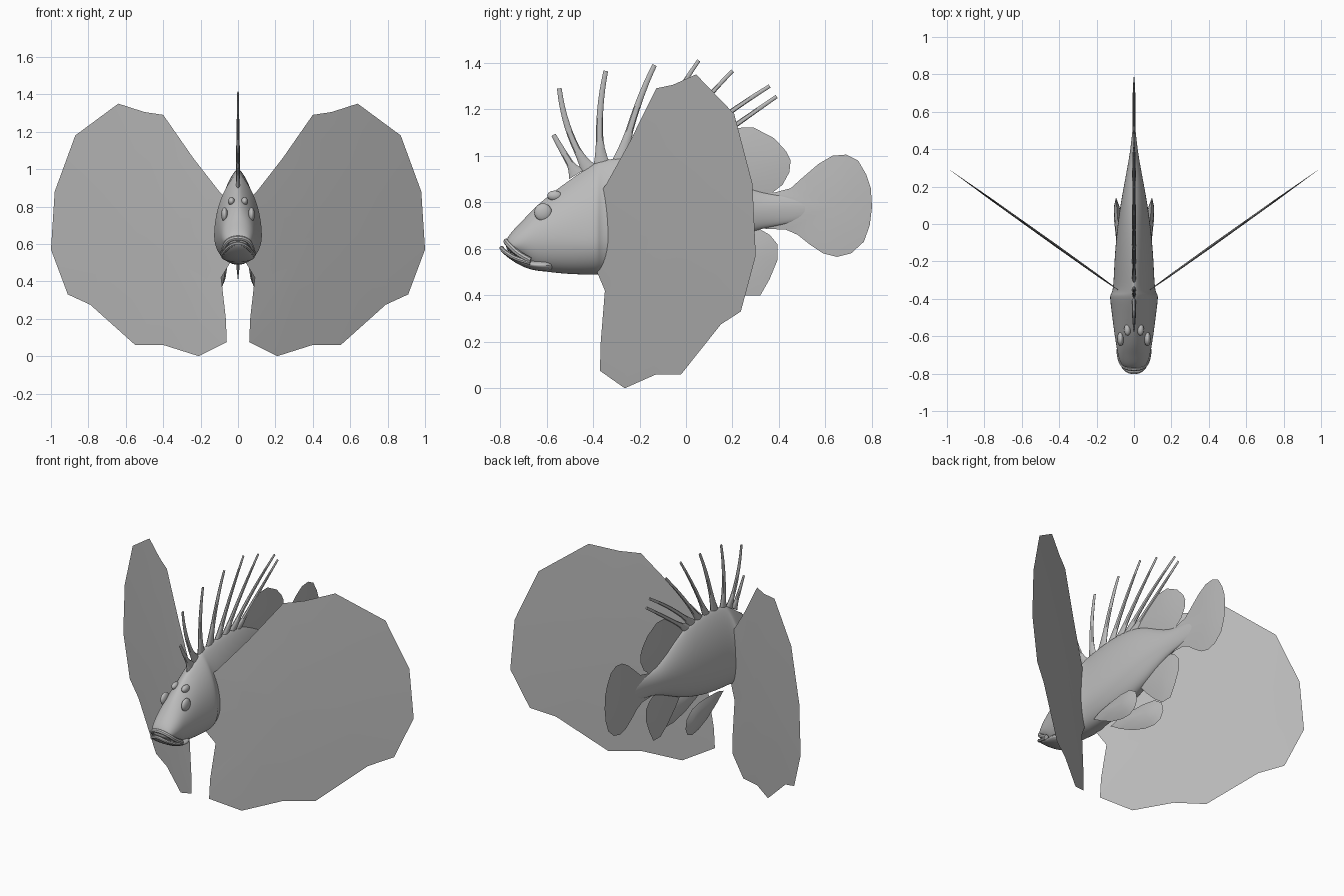
import bpy, bmesh, math
from mathutils import Vector

cube = bpy.data.objects.get("Cube")
if cube:
    bpy.data.objects.remove(cube, do_unlink=True)

grey = bpy.data.materials.new("plain grey")
grey.use_nodes = True
grey.diffuse_color = (0.5, 0.5, 0.5, 1)
grey.node_tree.nodes["Principled BSDF"].inputs["Base Color"].default_value = (0.5, 0.5, 0.5, 1)


def finish(obj, subdiv=0, angle=40):
    """Give a part its colour, shading and optional subdivision."""
    obj.data.materials.clear()
    obj.data.materials.append(grey)
    if subdiv:
        obj.modifiers.new("smooth", "SUBSURF").levels = subdiv
        obj.modifiers["smooth"].render_levels = subdiv
    bpy.ops.object.select_all(action="DESELECT")
    obj.select_set(True)
    bpy.context.view_layer.objects.active = obj
    if subdiv:
        bpy.ops.object.shade_smooth()
    else:
        bpy.ops.object.shade_smooth_by_angle(angle=math.radians(angle))


def make(name, bm, **kw):
    bmesh.ops.recalc_face_normals(bm, faces=bm.faces)
    mesh = bpy.data.meshes.new(name)
    bm.to_mesh(mesh)
    bm.free()
    obj = bpy.data.objects.new(name, mesh)
    bpy.context.collection.objects.link(obj)
    finish(obj, **kw)


def loft(name, rings, **kw):
    """Skin a list of closed rings and cap both ends."""
    bm = bmesh.new()
    rows = [[bm.verts.new(p) for p in ring] for ring in rings]
    n = len(rows[0])
    for a, b in zip(rows, rows[1:]):
        for i in range(n):
            bm.faces.new((a[i], a[(i + 1) % n], b[(i + 1) % n], b[i]))
    bm.faces.new(rows[0])
    bm.faces.new(rows[-1])
    make(name, bm, **kw)


def section(y, top, bottom, width, middle, power, n=20):
    """Fish cross-section: narrow above, round below."""
    ring = []
    for i in range(n):
        t = 2 * math.pi * i / n
        c, s = math.cos(t), math.sin(t)
        p = power if s > 0 else 1
        x = width * math.copysign(abs(c) ** p, c)
        ring.append((x, y, middle + s * (top - middle if s > 0 else middle - bottom)))
    return ring


def lens(name, outline, centre, thick, place):
    """Thin fin, thickest at its centre; place(u, v, t) maps it into space."""
    bm = bmesh.new()
    cu, cv = centre
    n = len(outline)
    rim = [bm.verts.new(place(u, v, 0)) for u, v in outline]
    for side in (1, -1):
        inner = [bm.verts.new(place(cu + (u - cu) * .6, cv + (v - cv) * .6, side * thick * .75))
                 for u, v in outline]
        mid = bm.verts.new(place(cu, cv, side * thick))
        for i in range(n):
            j = (i + 1) % n
            bm.faces.new((rim[i], rim[j], inner[j], inner[i]))
            bm.faces.new((inner[i], inner[j], mid))
    make(name, bm)


def upright(u, v, t):
    return (t, u, v)


# Body: y, top, bottom, half width, height of widest point
body = [(-.775, .635, .60, .04, .615), (-.755, .67, .58, .07, .615),
        (-.70, .725, .555, .088, .63), (-.66, .77, .51, .094, .64),
        (-.6, .825, .498, .105, .645), (-.5, .9, .488, .118, .645),
        (-.4, .97, .486, .131, .645), (-.375, .98, .488, .13, .645),
        (-.36, .985, .489, .112, .65), (-.2, 1.01, .497, .108, .68),
        (0, 1.0, .545, .09, .72), (.15, .93, .61, .066, .75),
        (.3, .84, .685, .036, .765), (.42, .83, .70, .016, .77),
        (.55, .81, .74, .004, .775)]
loft("body", [section(*s, min(1.5, 1 + max(0, s[0] + .75) * 2.5)) for s in body], subdiv=2)

# Lower jaw
jaw = [(-.803, .612, .598, .02), (-.775, .588, .567, .056), (-.72, .56, .53, .078),
       (-.66, .55, .505, .088), (-.56, .56, .497, .095)]
loft("lower_jaw", [section(y, a, b, w, (a + b) / 2, 1) for y, a, b, w in jaw], subdiv=2)


# Lips
def lip(name, half, radius):
    curve = bpy.data.curves.new(name, "CURVE")
    curve.dimensions = "3D"
    curve.bevel_depth = radius
    curve.bevel_resolution = 2
    curve.use_fill_caps = True
    pts = [(-x, y, z) for x, y, z in half] + [(x, y, z) for x, y, z in half[-2::-1]]
    spline = curve.splines.new("NURBS")
    spline.points.add(len(pts) - 1)
    for p, co in zip(spline.points, pts):
        p.co = (*co, 1)
    spline.use_endpoint_u = True
    spline.order_u = 3
    obj = bpy.data.objects.new(name, curve)
    bpy.context.collection.objects.link(obj)
    bpy.ops.object.select_all(action="DESELECT")
    obj.select_set(True)
    bpy.context.view_layer.objects.active = obj
    bpy.ops.object.convert(target="MESH")
    finish(bpy.context.view_layer.objects.active)


lip("upper_lip", [(.082, -.67, .55), (.078, -.72, .575), (.055, -.765, .62), (0, -.775, .635)], .013)
lip("lower_lip", [(.085, -.67, .54), (.075, -.73, .555), (.045, -.785, .59), (0, -.795, .607)], .01)


# Eyes and brow bumps
def ball(name, centre, scale):
    bpy.ops.mesh.primitive_uv_sphere_add(segments=20, ring_count=12, location=centre)
    obj = bpy.context.object
    obj.name = name
    obj.scale = scale
    finish(obj)


for side, word in ((1, "left"), (-1, "right")):
    ball(word + "_eye", (side * .072, -.615, .757), (.018, .038, .038))
    ball(word + "_brow", (side * .035, -.565, .828), (.018, .032, .022))

# Broad fan-shaped pectoral fins, swept back
fan = [(.08, .86), (.10, .88), (.24, 1.06), (.40, 1.29), (.50, 1.305), (.64, 1.35),
       (.87, 1.18), (.98, .88), (1, .57), (.91, .33), (.79, .275), (.55, .06), (.40, .06),
       (.21, 0), (.06, .075), (.065, .2), (.09, .42), (.03, .52), (.06, .62), (.06, .8)]
# Pelvic fins, trailing under the belly
paddle = [(-.28, .50), (-.2, .45), (-.1, .40), (0, .37), (.07, .365), (.12, .385),
          (.142, .43), (.13, .485), (.07, .525), (-.02, .535), (-.12, .53), (-.22, .52)]
for side, word in ((1, "left"), (-1, "right")):
    lens(word + "_pectoral_fin", fan, (.42, .68), .007,
         lambda u, v, t: (side * (u + .58 * t), -.413 + .713 * u - .81 * t, v))
    lens(word + "_pelvic_fin", paddle, (.02, .455), .02,
         lambda u, v, t: (side * (.085 + .08 * u + t), u, v))

# Tail, rear dorsal and anal fins
tail = [(.3, .838), (.38, .842), (.45, .86), (.5, .905), (.57, .965), (.63, 1), (.69, 1.005),
        (.74, .98), (.775, .92), (.795, .86), (.8, .78), (.79, .7), (.765, .63), (.71, .58),
        (.65, .565), (.59, .58), (.53, .62), (.48, .66), (.43, .682), (.3, .688)]
lens("tail_fin", tail, (.64, .78), .008, upright)
rear = [(.02, .96), (.05, 1.02), (.13, 1.08), (.22, 1.12), (.29, 1.122), (.38, 1.075),
        (.43, 1.02), (.45, .98), (.445, .93), (.415, .875), (.37, .84), (.3, .82), (.15, .86)]
lens("rear_dorsal_fin", rear, (.27, .97), .01, upright)
anal = [(.04, .6), (.1, .53), (.18, .45), (.25, .4), (.32, .4), (.36, .47), (.393, .55),
        (.393, .62), (.36, .66), (.29, .7), (.15, .68)]
lens("anal_fin", anal, (.26, .57), .01, upright)

# Dorsal spines: base, bend and tip as (y, z)
spines = [((-.47, .92), (-.52, 1.0), (-.57, 1.09)), ((-.41, .93), (-.52, 1.08), (-.545, 1.29)),
          ((-.36, .95), (-.39, 1.15), (-.345, 1.365)), ((-.28, .97), (-.22, 1.22), (-.135, 1.39)),
          ((-.2, .98), (-.09, 1.2), (.055, 1.41)), ((-.13, .98), (.02, 1.18), (.2, 1.365)),
          ((-.06, .98), (.1, 1.14), (.36, 1.3)), ((-.01, .97), (.15, 1.09), (.39, 1.255))]
for k, spine in enumerate(spines):
    a, b, c = (Vector((0, *p)) for p in spine)
    rings = []
    for i in range(11):
        t = i / 10
        p = a.lerp(b, t).lerp(b.lerp(c, t), t)
        along = (b - a).lerp(c - b, t).normalized()
        across = Vector((0, -along.z, along.y))
        w = (.018 - .008 * t + .022 * max(0, 1 - 3 * t) ** 2) * (1 if k < 4 else .8)
        thick = .012 - .008 * t
        rings.append([p + across * w * math.cos(q * math.pi / 4)
                      + Vector((thick * math.sin(q * math.pi / 4), 0, 0)) for q in range(8)])
    loft("dorsal_spine_%d" % (k + 1), rings)
